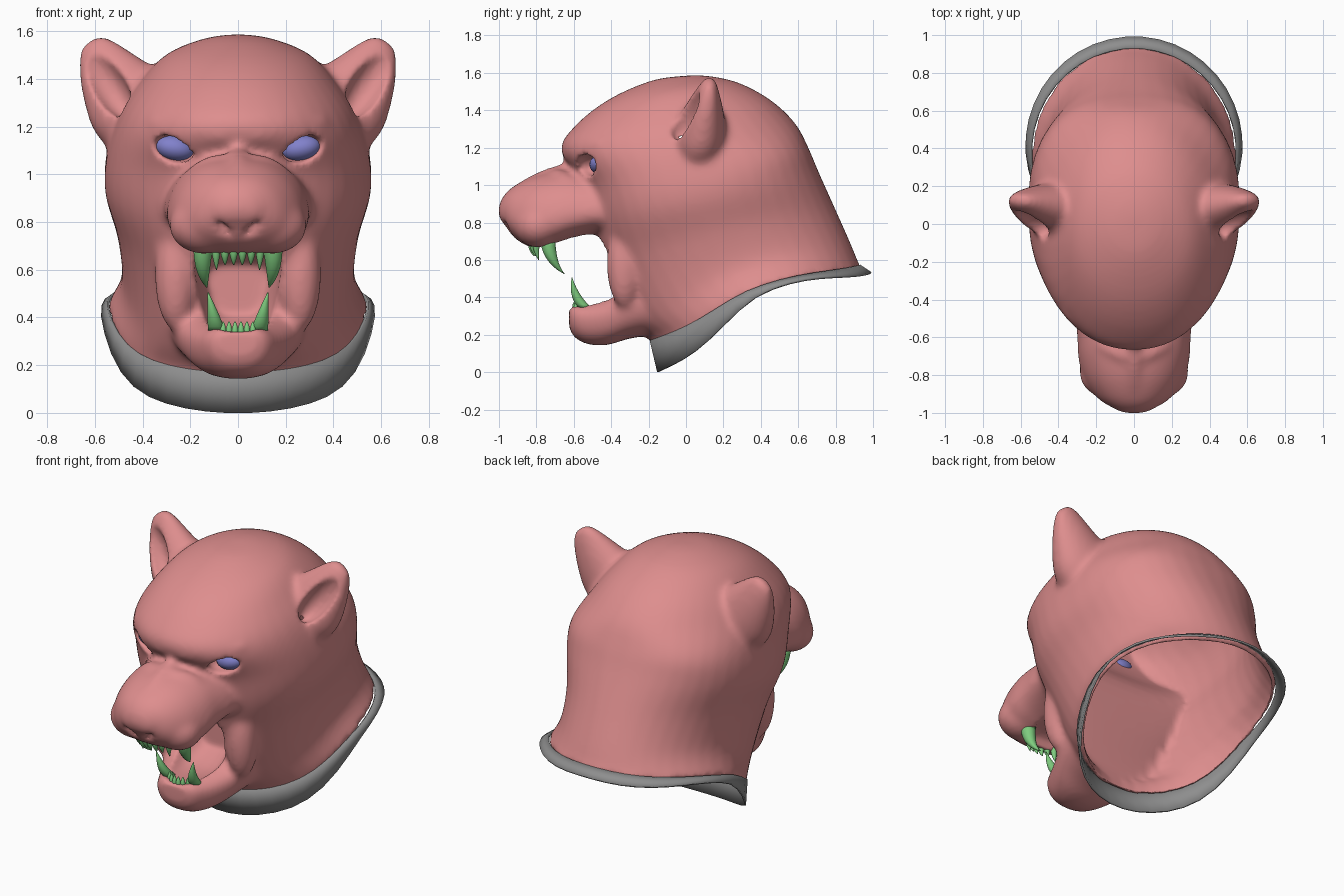
import bpy, bmesh, math
from mathutils import Matrix, Vector

if "Cube" in bpy.data.objects:
    bpy.data.objects.remove(bpy.data.objects["Cube"])

def material(name, rgb):
    m = bpy.data.materials.new(name)
    m.diffuse_color = (*rgb, 1)
    m.use_nodes = True
    m.node_tree.nodes["Principled BSDF"].inputs["Base Color"].default_value = m.diffuse_color
    return m

PINK = material("pink_skin", (0.73, 0.27, 0.27))
GREY = material("grey_collar", (0.27, 0.27, 0.27))
BLUE = material("blue_eye", (0.22, 0.22, 0.60))
GREEN = material("green_tooth", (0.21, 0.60, 0.21))

def make(name, bm, mat):
    me = bpy.data.meshes.new(name)
    bmesh.ops.recalc_face_normals(bm, faces=bm.faces)
    bm.to_mesh(me)
    bm.free()
    ob = bpy.data.objects.new(name, me)
    bpy.context.collection.objects.link(ob)
    me.materials.append(mat)
    me.shade_smooth()
    return ob

def refine(st, k=4):
    """Catmull-Rom interpolation of station tuples."""
    out = []
    for i in range(len(st) - 1):
        a, b, c, d = st[max(i - 1, 0)], st[i], st[i + 1], st[min(i + 2, len(st) - 1)]
        for j in range(k):
            t = j / k
            out.append(tuple(0.5 * (2 * q + (r - p) * t + (2 * p - 5 * q + 4 * r - s) * t * t
                                    + (3 * q - p - 3 * r + s) * t ** 3)
                             for p, q, r, s in zip(a, b, c, d)))
    return out + [st[-1]]

def loft(bm, rings, cap=True):
    vs = [[bm.verts.new(p) for p in r] for r in rings]
    n = len(vs[0])
    for a, b in zip(vs, vs[1:]):
        for i in range(n):
            bm.faces.new((a[i], a[(i + 1) % n], b[(i + 1) % n], b[i]))
    if cap:
        for r in (vs[0], vs[-1]):
            c = bm.verts.new(sum((v.co for v in r), Vector()) / n)
            for i in range(n):
                bm.faces.new((r[i], r[(i + 1) % n], c))

def se(v, p):
    return math.copysign(abs(v) ** (2 / p), v)

def angles(n):
    return [2 * math.pi * (i + 0.5) / n for i in range(n)]

def head_ring(yf, zf, yb, zb, w, bump, p, wall=-9.0, n=40):
    """Tilted oval between a front and a back point; y is kept behind wall."""
    pts = []
    for a in angles(n):
        x, t = se(math.cos(a), p), (se(math.sin(a), p) + 1) / 2
        lift = bump * abs(x) ** (8 if t < 0.5 else 3)
        pts.append((w * x, max(yf + (yb - yf) * t, wall), zf + (zb - zf) * t + lift))
    return pts

def snout(bm, stations, p, low=1.0, high=1.0, n=32):
    """Loft along y of (y, half width, top, bottom); low and high scale the width there."""
    rings = []
    for y, w, top, bot in refine(stations):
        r = []
        for a in angles(n):
            x, t = se(math.cos(a), p), se(math.sin(a), p)
            f = (low * (1 - t) + high * (1 + t)) / 2
            r.append((w * x * f, y, (top + bot) / 2 + t * (top - bot) / 2))
        rings.append(r)
    loft(bm, rings)

def blob(bm, loc, rad, rot=Matrix()):
    m = Matrix.Translation(loc) @ rot @ Matrix.Diagonal((*rad, 1))
    bmesh.ops.create_uvsphere(bm, u_segments=24, v_segments=14, radius=1, matrix=m)

def bar(bm, a, b, r):
    """Stretched ellipsoid from a to b."""
    a, b = Vector(a), Vector(b)
    rot = (b - a).to_track_quat('Z', 'Y').to_matrix().to_4x4()
    blob(bm, (a + b) / 2, (r, r, (b - a).length / 2 + r), rot)

def bake(ob):
    """Mesh of the object with its modifiers applied."""
    bpy.context.view_layer.update()
    me = bpy.data.meshes.new_from_object(ob.evaluated_get(bpy.context.evaluated_depsgraph_get()))
    ob.modifiers.clear()
    return me

def remesh(ob, size, smooth=0):
    m = ob.modifiers.new("blend", 'REMESH')
    m.mode, m.voxel_size = 'VOXEL', size
    if smooth:
        ob.modifiers.new("soften", 'SMOOTH').iterations = smooth
    ob.data = bake(ob)

def cut(ob, cutter):
    for solver in ('EXACT', 'MANIFOLD', 'FLOAT'):
        m = ob.modifiers.new("cut", 'BOOLEAN')
        m.operation, m.solver, m.object = 'DIFFERENCE', solver, cutter
        me = bake(ob)
        if len(me.polygons) > 0.6 * len(ob.data.polygons):
            ob.data = me
            break
    bpy.data.objects.remove(cutter)

# Skull and neck ovals: front y, z, back y, z, half width, side lift, roundness
HEAD = [
    (-0.15, 0.00, 0.99, 0.53, 0.57, 0.16, 2.0), (-0.19, 0.17, 0.93, 0.57, 0.545, 0.08, 2.0),
    (-0.31, 0.29, 0.88, 0.69, 0.488, 0.07, 2.1), (-0.44, 0.58, 0.80, 0.87, 0.505, 0.02, 2.15),
    (-0.50, 0.80, 0.71, 1.07, 0.558, 0.0, 2.35), (-0.54, 1.00, 0.655, 1.20, 0.548, 0.0, 2.5),
    (-0.67, 1.18, 0.585, 1.33, 0.495, 0.0, 2.15), (-0.59, 1.32, 0.46, 1.45, 0.41, 0.0, 2.1),
    (-0.41, 1.46, 0.30, 1.54, 0.30, 0.0, 2.0), (-0.18, 1.56, 0.16, 1.578, 0.14, 0.0, 2.0),
    (0.00, 1.585, 0.05, 1.588, 0.02, 0.0, 2.0)]
mix = lambda a, b, t: tuple(p + (q - p) * t for p, q in zip(a, b))
body = bmesh.new()
start = list(mix(HEAD[1], HEAD[0], 0.35))
start[4] -= 0.01
loft(body, [head_ring(*r) for r in refine([tuple(start)] + HEAD[1:])])
# Muzzle and chin
snout(body, [(-1.0, 0.07, 0.90, 0.82), (-0.97, 0.14, 0.95, 0.79), (-0.92, 0.225, 0.995, 0.72),
             (-0.82, 0.305, 1.045, 0.665), (-0.70, 0.34, 1.075, 0.675), (-0.60, 0.345, 1.08, 0.71),
             (-0.45, 0.36, 1.06, 0.74), (-0.20, 0.36, 1.04, 0.72)], 2.4, high=0.7)
snout(body, [(-0.625, 0.10, 0.35, 0.24), (-0.60, 0.145, 0.365, 0.19), (-0.53, 0.19, 0.37, 0.15),
             (-0.42, 0.25, 0.40, 0.145), (-0.30, 0.31, 0.46, 0.18), (-0.15, 0.34, 0.50, 0.20)],
      2.6, low=0.75)
# Nose pad and bridge
blob(body, (0, -0.95, 0.86), (0.12, 0.055, 0.045))
bar(body, (0, -0.90, 0.96), (0, -0.64, 1.08), 0.055)
for s in (-1, 1):
    blob(body, (s * 0.14, -0.79, 0.785), (0.15, 0.13, 0.12))             # lip pad
    blob(body, (s * 0.26, -0.33, 0.58), (0.09, 0.095, 0.24))             # mouth corner
    bar(body, (s * 0.09, -0.63, 1.16), (s * 0.34, -0.48, 1.215), 0.045)  # brow
    bar(body, (s * 0.05, -0.70, 1.06), (s * 0.17, -0.64, 1.02), 0.04)    # snarl fold
    # Ear
    ear = []
    for x, y, z, w, d in refine([(0.40, 0.07, 1.24, 0.20, 0.15), (0.46, 0.08, 1.31, 0.19, 0.135),
                                 (0.54, 0.10, 1.42, 0.14, 0.095), (0.60, 0.12, 1.52, 0.085, 0.05),
                                 (0.62, 0.125, 1.56, 0.045, 0.025)]):
        ear.append([(s * (x + 0.82 * w * math.cos(a)), y + d * math.sin(a),
                     z - 0.57 * w * math.cos(a)) for a in angles(20)])
    loft(body, ear)
skin = make("skin", body, PINK)

# Openings: mouth, eye sockets, ear cups, nostril grooves
hole = bmesh.new()
snout(hole, [(-0.795, 0.11, 0.70, 0.42), (-0.74, 0.16, 0.73, 0.37), (-0.55, 0.185, 0.745, 0.335),
             (-0.36, 0.20, 0.71, 0.34), (-0.21, 0.14, 0.62, 0.41)], 3.5, low=0.7)
for s in (-1, 1):
    blob(hole, (s * 0.262, -0.51, 1.11), (0.095, 0.085, 0.057), Matrix.Rotation(-s * 0.2, 4, 'Y'))
    bar(hole, (s * 0.21, -0.57, 1.08), (s * 0.16, -0.62, 1.06), 0.02)
    tilt = Vector((s * 0.57, 0.12, 0.82)).to_track_quat('Z', 'Y').to_matrix().to_4x4()
    blob(hole, (s * 0.565, -0.01, 1.40), (0.085, 0.075, 0.20), tilt)
    bar(hole, (s * 0.12, -0.965, 0.85), (s * 0.015, -0.935, 0.72), 0.02)
openings = make("openings_cutter", hole, PINK)

# Hollow inside of the neck and skull, walled off behind the mouth and the eyes
WALLS = [-0.12, -0.16, -0.17, -0.12, -0.14, -0.33, -0.42, -0.42, -0.36, -0.14, 0.0]
inner = []
for (yf, zf, yb, zb, w, bump, p), y in zip(HEAD, WALLS):
    drop = 0.03 if zf > 1.1 else 0.0
    inner.append((yf + 0.03, zf - drop, yb - 0.03, zb - drop, max(w - 0.03, 0.015), bump, p, y))
low = inner[0]
inner[0] = (low[0], low[1] - 0.1, low[2], low[3] - 0.1) + low[4:]
hole = bmesh.new()
loft(hole, [head_ring(*r) for r in refine(inner)])
cavity = make("cavity_cutter", hole, PINK)

# Blend the parts, cut the openings, soften, hollow out
remesh(openings, 0.01)
remesh(cavity, 0.02)
remesh(skin, 0.016, 8)
cut(skin, openings)
remesh(skin, 0.0145, 5)
cut(skin, cavity)
skin.data.materials.clear()
skin.data.materials.append(PINK)
skin.data.polygons.foreach_set("material_index", [0] * len(skin.data.polygons))
skin.data.shade_smooth()

# Collar band
bm = bmesh.new()
loft(bm, [head_ring(*mix(HEAD[0], HEAD[1], t)) for t in (0, 0.5, 1)], cap=False)
wall = make("collar", bm, GREY).modifiers.new("wall", 'SOLIDIFY')
wall.thickness, wall.offset = 0.012, 0

def tooth(name, base, mid, tip, r):
    """Curved cone through three points."""
    bm, rings = bmesh.new(), []
    base, mid, tip = Vector(base), Vector(mid), Vector(tip)
    for i in range(8):
        t = i / 7
        c = base * (1 - t) ** 2 + mid * 2 * t * (1 - t) + tip * t * t
        rr = r * (1 - t ** 1.6) + 0.002
        rings.append([c + Vector((rr * math.cos(a), rr * math.sin(a), 0)) for a in angles(12)])
    loft(bm, rings)
    make(name, bm, GREEN)

for s, side in ((-1, "left"), (1, "right")):
    # Eyes
    bm = bmesh.new()
    blob(bm, (s * 0.265, -0.45, 1.11), (0.085, 0.066, 0.054), Matrix.Rotation(-s * 0.2, 4, 'Y'))
    make("eye_" + side, bm, BLUE)
    # Fangs
    tooth("upper_fang_" + side, (s * 0.145, -0.74, 0.71), (s * 0.155, -0.73, 0.58),
          (s * 0.13, -0.65, 0.525), 0.04)
    tooth("lower_fang_" + side, (s * 0.09, -0.54, 0.345), (s * 0.10, -0.60, 0.40),
          (s * 0.125, -0.61, 0.505), 0.034)
# Small front teeth
for i in range(6):
    k = i - 2.5
    drop, y = (0.02 if abs(k) > 2 else 0.0), 0.004 * k * k
    tooth(f"upper_incisor_{i + 1}", (k * 0.037, y - 0.825, 0.69), (k * 0.037, y - 0.83, 0.65),
          (k * 0.036, y - 0.813, 0.62 - drop), 0.018)
    tooth(f"lower_incisor_{i + 1}", (k * 0.025, y - 0.595, 0.335), (k * 0.025, y - 0.598, 0.365),
          (k * 0.025, y - 0.595, 0.383), 0.013)
